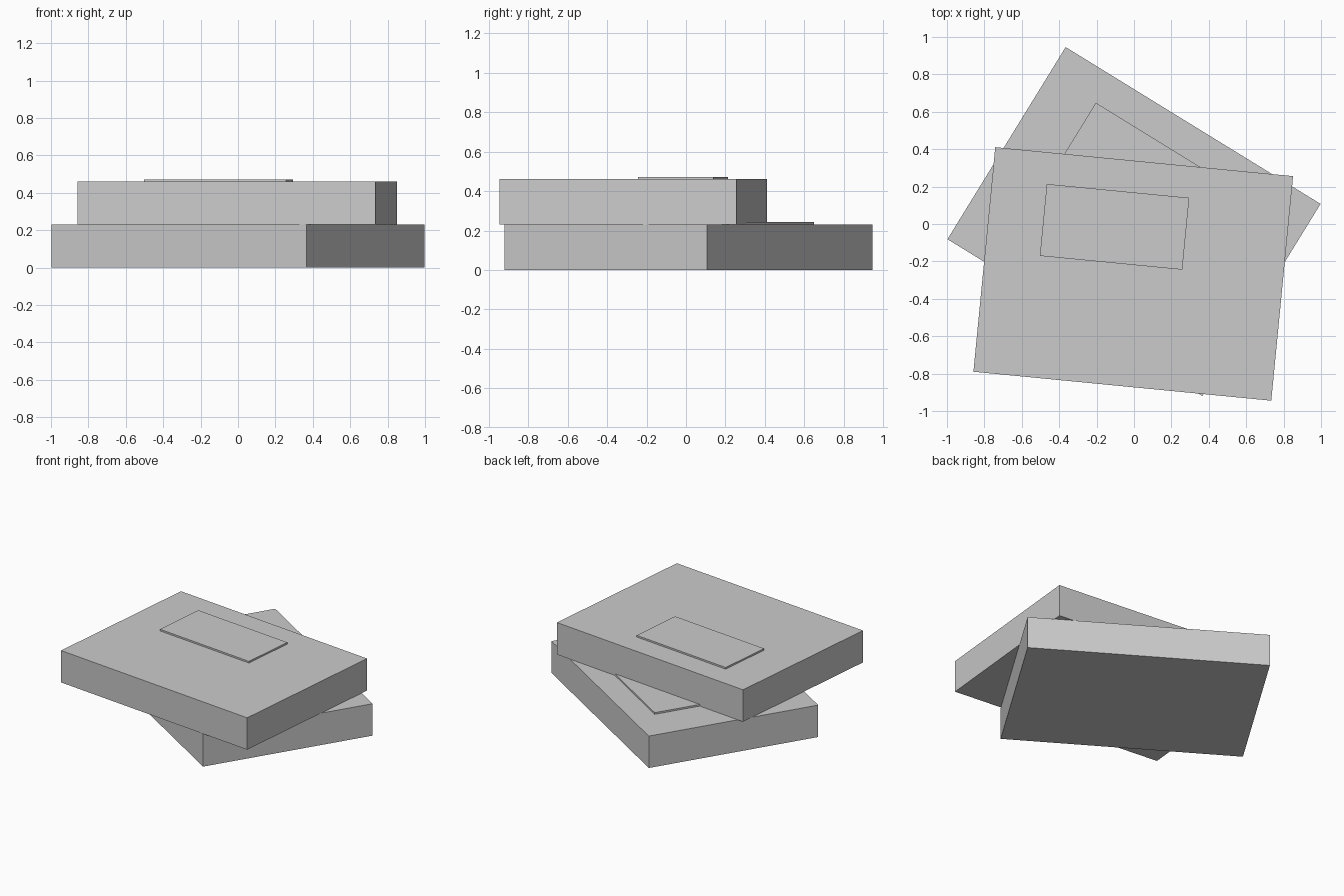
import bpy
from math import radians
from mathutils import Matrix

if "Cube" in bpy.data.objects:
    bpy.data.objects.remove(bpy.data.objects["Cube"])

W, D, H = 1.60, 1.206, 0.23      # box size
LW, LD, LH = 0.765, 0.386, 0.012  # label size
LABEL_OFFSET = (-0.124, 0.241)    # label centre on the lid


def block(name, size, local, place):
    bpy.ops.mesh.primitive_cube_add(size=1)
    ob = bpy.context.object
    ob.name = name
    ob.data.transform(place @ Matrix.Translation(local) @ Matrix.Diagonal((*size, 1)))
    return ob


def labelled_box(prefix, centre, z, angle):
    place = Matrix.Translation((*centre, z)) @ Matrix.Rotation(radians(angle), 4, 'Z')
    # closed carton
    block(prefix + "_box", (W, D, H), (0, 0, H / 2), place)
    # thin raised label on the lid
    block(prefix + "_label", (LW, LD, LH), (*LABEL_OFFSET, H + LH / 2), place)


labelled_box("lower", (0.0, 0.013), 0.0, -31.6)
labelled_box("upper", (-0.004, -0.267), H, -5.55)
